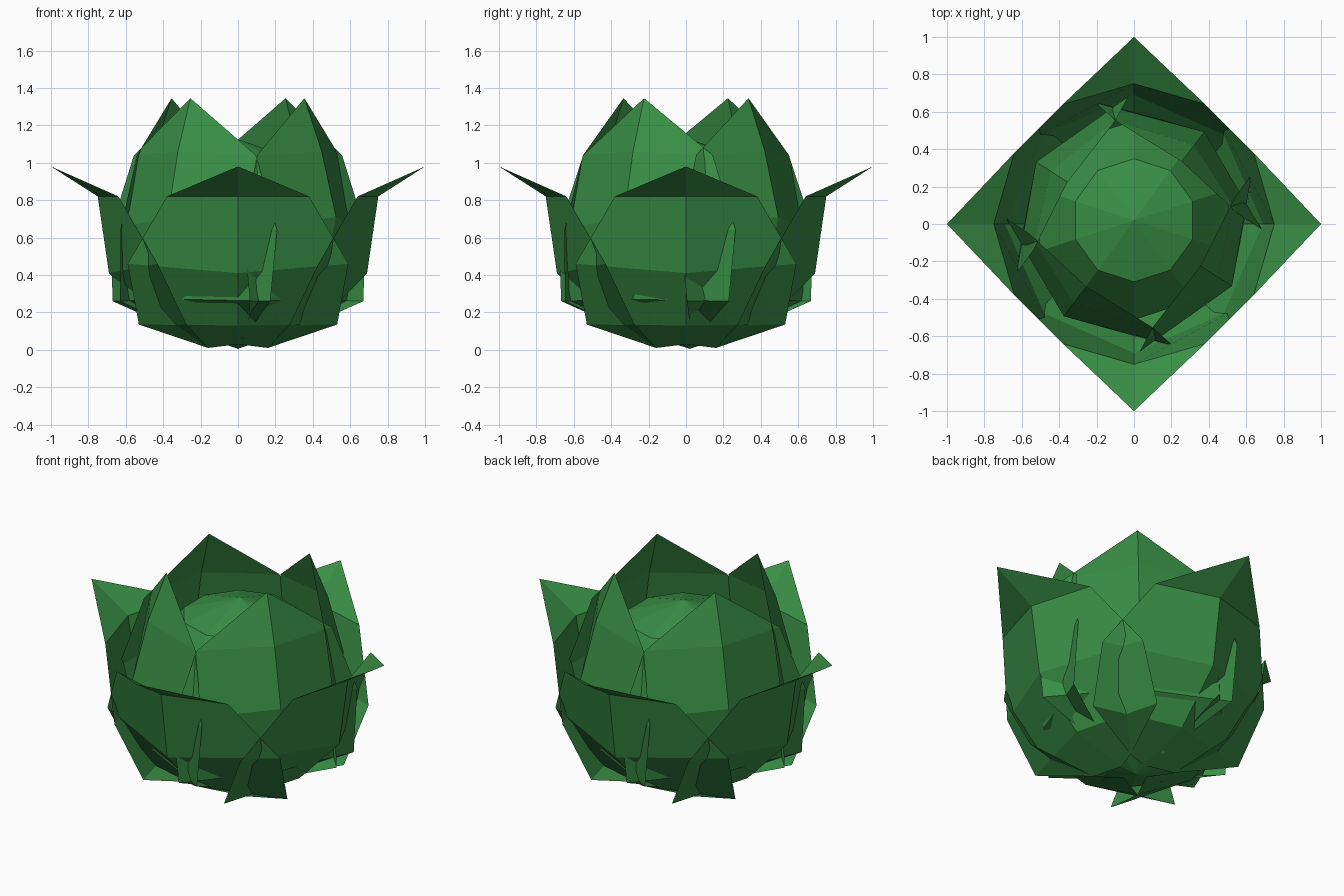
import bpy, bmesh
from math import radians
from mathutils import Matrix

cube = bpy.data.objects.get("Cube")
if cube:
    bpy.data.objects.remove(cube, do_unlink=True)

green = bpy.data.materials.new("leaf_green")
green.use_nodes = True
COLOUR = (0.04, 0.27, 0.06, 1)
green.diffuse_color = COLOUR
green.node_tree.nodes["Principled BSDF"].inputs["Base Color"].default_value = COLOUR


def finish(name, bm, angle=0):
    """Turn a bmesh into a flat shaded green object, spun about the z axis."""
    bm.transform(Matrix.Rotation(radians(angle), 4, "Z"))
    mesh = bpy.data.meshes.new(name)
    bm.to_mesh(mesh)
    bm.free()
    mesh.materials.append(green)
    obj = bpy.data.objects.new(name, mesh)
    bpy.context.collection.objects.link(obj)


def leaf(name, tip, rows, angle):
    """Cupped leaf pointing along +x; a row is (edge r, half width, edge z, rib r, rib z)."""
    bm = bmesh.new()
    top = bm.verts.new((tip[0], 0, tip[1]))
    previous = None
    for er, w, ez, rr, rz in rows:
        row = [bm.verts.new(p) for p in ((er, -w, ez), (rr, 0, rz), (er, w, ez))]
        for i in range(2):
            if previous:
                bm.faces.new((previous[i], row[i], row[i + 1], previous[i + 1]))
            else:
                bm.faces.new((top, row[i], row[i + 1]))
        previous = row
    finish(name, bm, angle)


# Round ten-sided heart
heart = bmesh.new()
bmesh.ops.create_uvsphere(heart, u_segments=10, v_segments=5, radius=0.56)
bmesh.ops.translate(heart, verts=heart.verts, vec=(0, 0.02, 0.565))
finish("heart", heart)

# Leaf shapes from the tip down to the base; the wide edges of neighbours cross
OUTER = [(0.64, 0.38, 0.82, 0.75, 0.82), (0.43, 0.59, 0.46, 0.69, 0.41),
         (0.275, 0.53, 0.135, 0.42, 0.13), (0.16, 0.16, 0.01, 0.09, 0.03)]
INNER = [(0.38, 0.41, 1.04, 0.53, 1.06), (0.39, 0.56, 0.64, 0.62, 0.71),
         (0.41, 0.53, 0.26, 0.51, 0.27), (0.16, 0.16, 0.06, 0.1, 0.06)]

for n, side in enumerate(("left", "back", "right", "front")):
    leaf("outer_leaf_" + side, (1.0, 0.98), OUTER, 90 * n)
    # The inner ring is twisted, alternate leaves leaning together a little
    lean = -2.5 if n % 2 else 2.5
    leaf("inner_leaf_" + side, (0.42, 1.345), INNER, 90 * n - 34.8 + lean)
